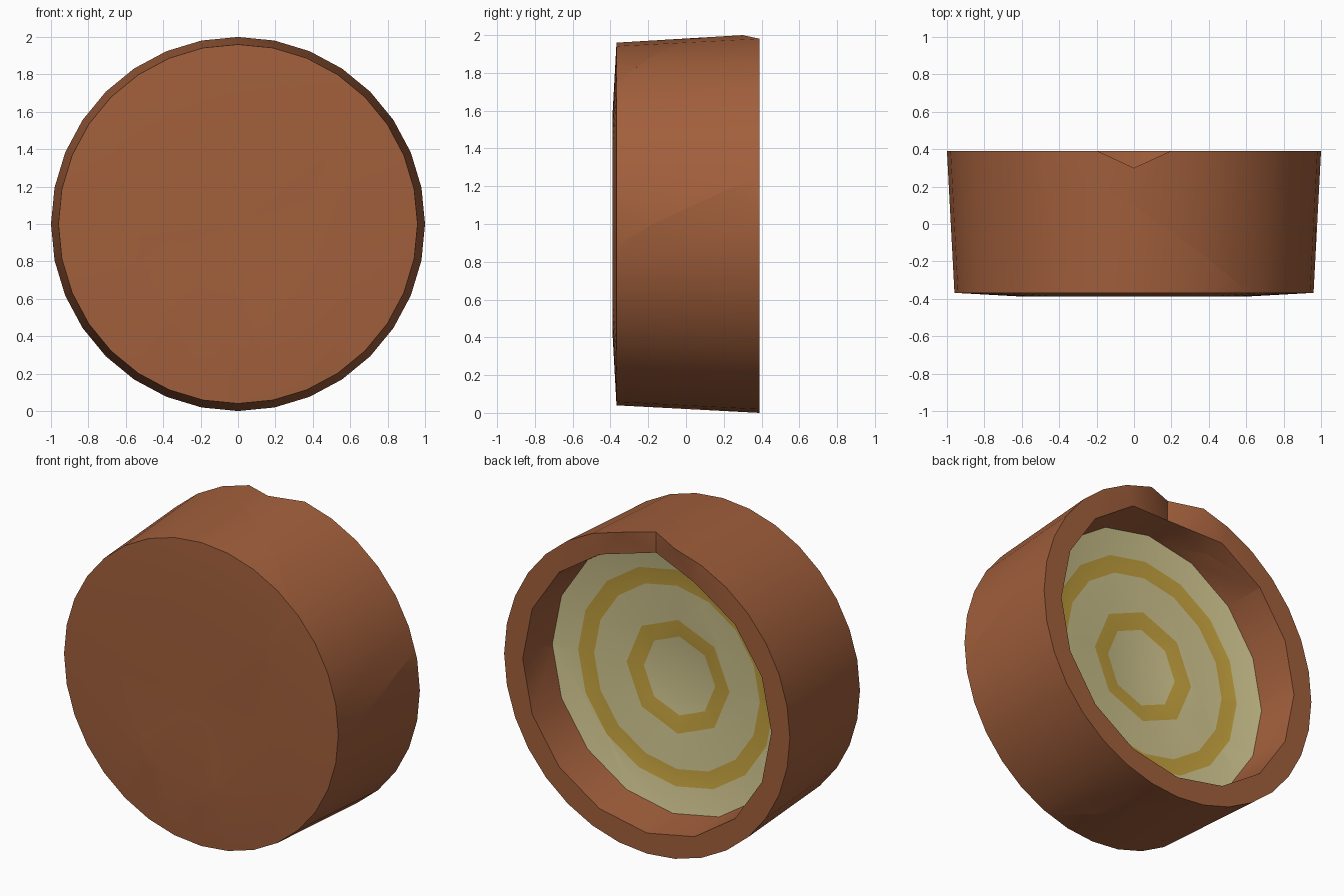
import bpy, bmesh, math
from mathutils import Vector

if "Cube" in bpy.data.objects:
    bpy.data.objects.remove(bpy.data.objects["Cube"])


def material(name, color):
    m = bpy.data.materials.new(name)
    m.diffuse_color = (*color, 1)
    m.use_nodes = True
    m.node_tree.nodes["Principled BSDF"].inputs["Base Color"].default_value = m.diffuse_color
    return m


MATS = [material("bark_brown", (0.36, 0.115, 0.045)),
        material("cream_wood", (0.62, 0.55, 0.27)),
        material("ring_yellow", (0.55, 0.36, 0.05))]


def ring(bm, n, r, y):
    """Circle of n vertices around the y axis, first one at the top."""
    return [bm.verts.new((r * math.sin(2 * math.pi * i / n), y,
                          1 + r * math.cos(2 * math.pi * i / n))) for i in range(n)]


def bridge(bm, a, b, mat=0):
    """Join two rings; b may have half as many vertices as a."""
    n, m = len(a), len(b)
    faces = []
    if n == m:
        faces = [(a[i], a[(i + 1) % n], b[(i + 1) % n], b[i]) for i in range(n)]
    else:
        for i in range(m):
            p, q, s = a[2 * i], a[2 * i + 1], a[(2 * i + 2) % n]
            u, v = b[i], b[(i + 1) % m]
            faces += [(p, q, u), (q, v, u), (q, s, v)]
    for f in faces:
        bm.faces.new(f).material_index = mat


def fan(bm, loop, y, mat):
    c = bm.verts.new((0, y, 1))
    for i, v in enumerate(loop):
        bm.faces.new((v, loop[(i + 1) % len(loop)], c)).material_index = mat


def make_log():
    bm = bmesh.new()
    # slightly domed front and flared bark
    f1 = ring(bm, 32, 0.6, -0.388)
    f0 = ring(bm, 32, 0.96, -0.368)
    fan(bm, f1, -0.376, 0)
    bridge(bm, f1, f0)
    back = ring(bm, 32, 1.0, 0.39)
    bridge(bm, f0, back)
    # raised bark rim and recessed cut wood with growth rings
    lip = ring(bm, 16, 0.87, 0.39)
    bridge(bm, back, lip)
    last = lip
    for n, r, y, mat in ((16, 0.845, 0.13, 0), (16, 0.685, 0.10, 1), (16, 0.58, 0.09, 2),
                         (8, 0.36, 0.08, 1), (8, 0.25, 0.065, 2)):
        nxt = ring(bm, n, r, y)
        bridge(bm, last, nxt, mat)
        last = nxt
    fan(bm, last, 0.05, 1)
    # chip in the top of the rim
    back[0].co.y = lip[0].co.y = 0.30
    bmesh.ops.recalc_face_normals(bm, faces=bm.faces)
    return bm


def split(bm, p, q, s):
    """Cut a solid by the plane through three points into two closed pieces."""
    p, q, s = Vector(p), Vector(q), Vector(s)
    no = (q - p).cross(s - p).normalized()
    out = []
    for sign in (1, -1):
        piece = bm.copy()
        cut = bmesh.ops.bisect_plane(piece, geom=piece.verts[:] + piece.edges[:] + piece.faces[:],
                                     plane_co=p, plane_no=no * sign, clear_inner=True)
        edges = [e for e in cut["geom_cut"] if isinstance(e, bmesh.types.BMEdge)]
        bmesh.ops.triangle_fill(piece, edges=edges, use_beauty=True)
        bmesh.ops.recalc_face_normals(piece, faces=piece.faces)
        out.append(piece)
    return sorted(out, key=lambda b: sum(v.co.x - v.co.z for v in b.verts) / max(1, len(b.verts)))


# cracks: a long slanted one, then shorter ones in each part
left, right = split(make_log(), (0.23, -0.38, 0.8), (0.61, -0.36, 1.76), (0, 0.1, 2))
upper, lower = split(left, (-0.95, -0.37, 1.03), (0.23, -0.38, 0.8), (-0.5, 0.3, 1.0))
side, base = split(right, (0.58, -0.38, 0.42), (0.96, -0.37, 0.9), (0.95, 0.39, 1.23))
corner, middle = split(lower, (-0.47, -0.38, 0.87), (-0.31, -0.38, 0.19), (-0.6, 0.39, 0.3))

for name, bm in (("upper_piece", upper), ("side_piece", side), ("base_piece", base),
                 ("corner_piece", corner), ("middle_piece", middle)):
    me = bpy.data.meshes.new(name)
    bm.to_mesh(me)
    bm.free()
    for m in MATS:
        me.materials.append(m)
    ob = bpy.data.objects.new(name, me)
    bpy.context.collection.objects.link(ob)
    bpy.ops.object.select_all(action='DESELECT')
    ob.select_set(True)
    bpy.context.view_layer.objects.active = ob
    bpy.ops.object.shade_smooth_by_angle(angle=math.radians(30))
